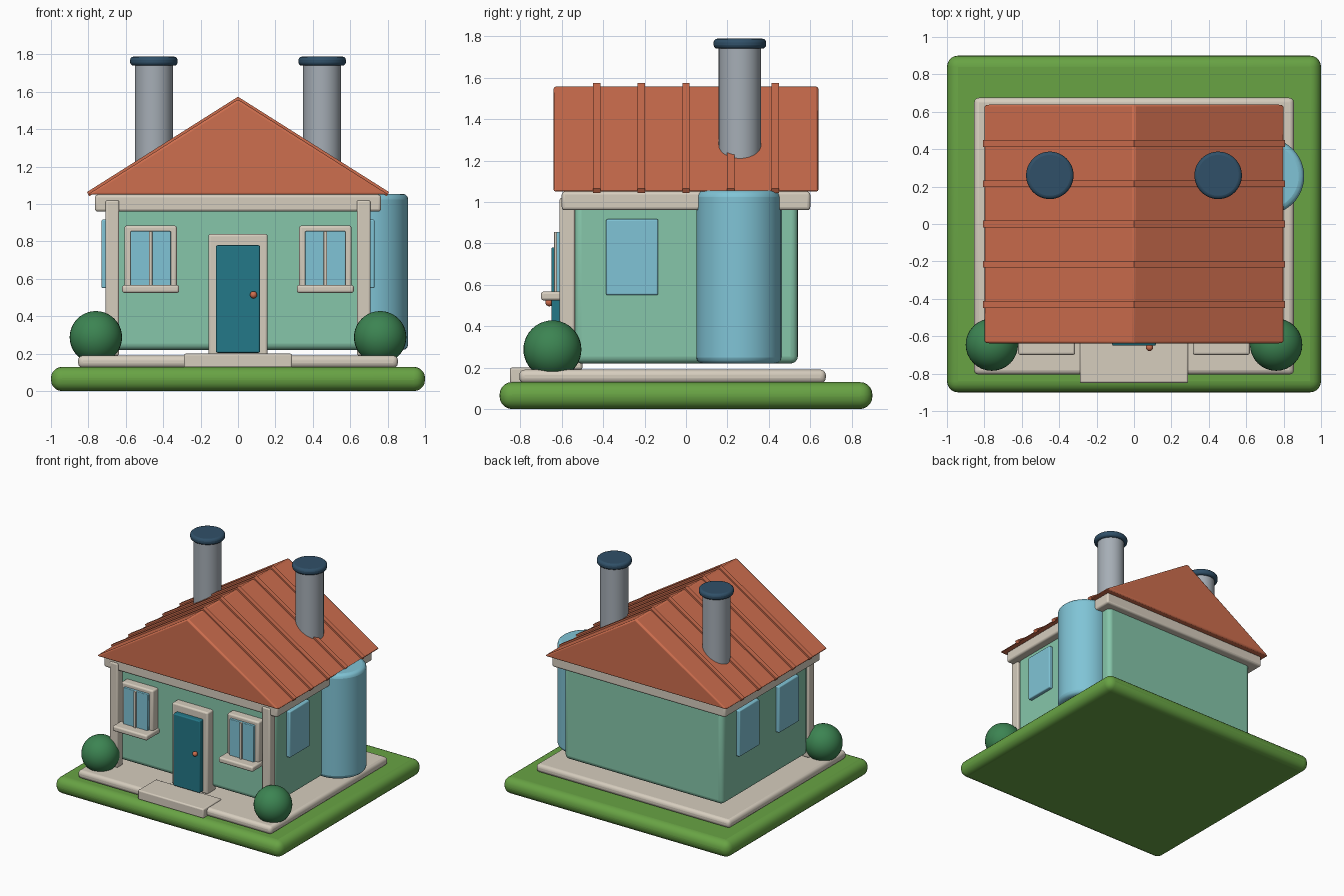
import bpy, bmesh, math

cube = bpy.data.objects.get("Cube")
if cube:
    bpy.data.objects.remove(cube, do_unlink=True)


def material(name, hex_code):
    """Flat material from an sRGB hex code."""
    srgb = [int(hex_code[i:i + 2], 16) / 255 for i in (0, 2, 4)]
    lin = [c / 12.92 if c < 0.04045 else ((c + 0.055) / 1.055) ** 2.4 for c in srgb]
    mat = bpy.data.materials.new(name)
    mat.use_nodes = True
    mat.diffuse_color = (*lin, 1)
    mat.node_tree.nodes["Principled BSDF"].inputs["Base Color"].default_value = (*lin, 1)
    return mat


GRASS = material("grass green", "68A344")
CREAM = material("cream stone", "D6CDBE")
WALL = material("mint wall", "86C6AA")
ROOF = material("terracotta", "CE6E4E")
BLUE = material("light blue", "80C4D6")
TEAL = material("teal door paint", "247888")
GREY = material("chimney grey", "A6AEB6")
NAVY = material("navy cap", "305068")
LEAF = material("dark leaf green", "3C8452")


def finish(name, bm, mat, bevel=0.0, segments=3):
    bmesh.ops.recalc_face_normals(bm, faces=bm.faces)
    mesh = bpy.data.meshes.new(name)
    bm.to_mesh(mesh)
    bm.free()
    mesh.materials.append(mat)
    obj = bpy.data.objects.new(name, mesh)
    bpy.context.collection.objects.link(obj)
    if bevel:
        mod = obj.modifiers.new("soft edges", "BEVEL")
        mod.width, mod.segments = bevel, segments
        mod.limit_method = "ANGLE"
        mod.angle_limit = math.radians(40)
    bpy.ops.object.select_all(action="DESELECT")
    obj.select_set(True)
    bpy.context.view_layer.objects.active = obj
    bpy.ops.object.shade_smooth_by_angle(angle=math.radians(35))
    return obj


def box(name, x, y, z, mat, bevel=0.008, segments=3):
    """Box from its (min, max) range on each axis."""
    bm = bmesh.new()
    bmesh.ops.create_cube(bm, size=1)
    for v in bm.verts:
        v.co = [r[0] if c < 0 else r[1] for c, r in zip(v.co, (x, y, z))]
    return finish(name, bm, mat, bevel, segments)


def cylinder(name, x, y, z, radius, mat, bevel=0.0):
    bm = bmesh.new()
    bmesh.ops.create_cone(bm, cap_ends=True, segments=48, radius1=radius,
                          radius2=radius, depth=z[1] - z[0])
    bmesh.ops.translate(bm, verts=bm.verts, vec=(x, y, sum(z) / 2))
    return finish(name, bm, mat, bevel)


def ball(name, x, y, z, radius, mat):
    bm = bmesh.new()
    bmesh.ops.create_uvsphere(bm, u_segments=32, v_segments=20, radius=radius)
    bmesh.ops.translate(bm, verts=bm.verts, vec=(x, y, z))
    return finish(name, bm, mat)


def extrude_y(name, profile, y, mat, bevel=0.0):
    """Extrude an (x, z) outline along y."""
    bm = bmesh.new()
    face = bm.faces.new([bm.verts.new((px, y[0], pz)) for px, pz in profile])
    new = bmesh.ops.extrude_face_region(bm, geom=[face])["geom"]
    verts = [g for g in new if isinstance(g, bmesh.types.BMVert)]
    bmesh.ops.translate(bm, verts=verts, vec=(0, y[1] - y[0], 0))
    return finish(name, bm, mat, bevel, 2)


def around(c, half):
    return (c - half, c + half)


# Ground and base
box("lawn", (-1, 1), (-0.9, 0.9), (0, 0.13), GRASS, 0.06, 5)
box("platform", (-0.855, 0.855), (-0.805, 0.675), (0.125, 0.19), CREAM, 0.025)
box("front_step", (-0.29, 0.29), (-0.85, -0.62), (0.125, 0.2), CREAM, 0.01)

# House body
box("walls", (-0.7, 0.7), (-0.54, 0.54), (0.22, 1.0), WALL, 0.035, 4)
box("eaves_band", (-0.765, 0.765), (-0.6, 0.6), (0.96, 1.05), CREAM, 0.015)
cylinder("side_tower", 0.705, 0.255, (0.22, 1.055), 0.205, BLUE, 0.03)

# Roof with raised ribs
extrude_y("roof", [(-0.805, 1.05), (0.805, 1.05), (0, 1.56)], (-0.64, 0.64), ROOF, 0.012)
for i in range(5):
    extrude_y(f"roof_rib_{i + 1}", [(-0.795, 1.042), (-0.808, 1.064), (0, 1.574),
                                    (0.808, 1.064), (0.795, 1.042), (0, 1.54)],
              around((i - 2) * 0.215, 0.018), ROOF)

# Door
box("door_frame", (-0.158, 0.158), (-0.607, -0.5), (0.19, 0.84), CREAM, 0.012)
box("door", (-0.117, 0.117), (-0.65, -0.56), (0.205, 0.78), TEAL, 0.008)
ball("door_knob", 0.083, -0.66, 0.515, 0.019, ROOF)

# Paired parts on both sides
for side, s in (("right", -1), ("left", 1)):
    box(f"{side}_post", around(s * 0.672, 0.036), (-0.61, -0.537), (0.19, 1.02), CREAM, 0.01)
    ball(f"{side}_bush", s * 0.76, -0.645, 0.288, 0.14, LEAF)

    cx = s * 0.467
    box(f"{side}_window_frame", around(cx, 0.14), (-0.605, -0.52), (0.54, 0.885), CREAM, 0.012)
    box(f"{side}_window_glass", around(cx, 0.108), (-0.625, -0.57), (0.555, 0.855), BLUE, 0.005)
    box(f"{side}_window_bar", around(cx, 0.009), (-0.637, -0.58), (0.555, 0.855), CREAM, 0.003)
    box(f"{side}_window_sill", around(cx, 0.152), (-0.7, -0.53), (0.525, 0.567), CREAM, 0.012)

    cylinder(f"{side}_chimney", s * 0.45, 0.26, (1.1, 1.76), 0.102, GREY)
    cylinder(f"{side}_chimney_cap", s * 0.45, 0.26, (1.74, 1.788), 0.127, NAVY, 0.018)

# Side windows
for name, s, y in (("left_side_window", 1, -0.26),
                   ("right_side_window_front", -1, -0.26),
                   ("right_side_window_rear", -1, 0.24)):
    box(name, around(s * 0.705, 0.025), around(y, 0.126), (0.55, 0.917), BLUE, 0.008)
